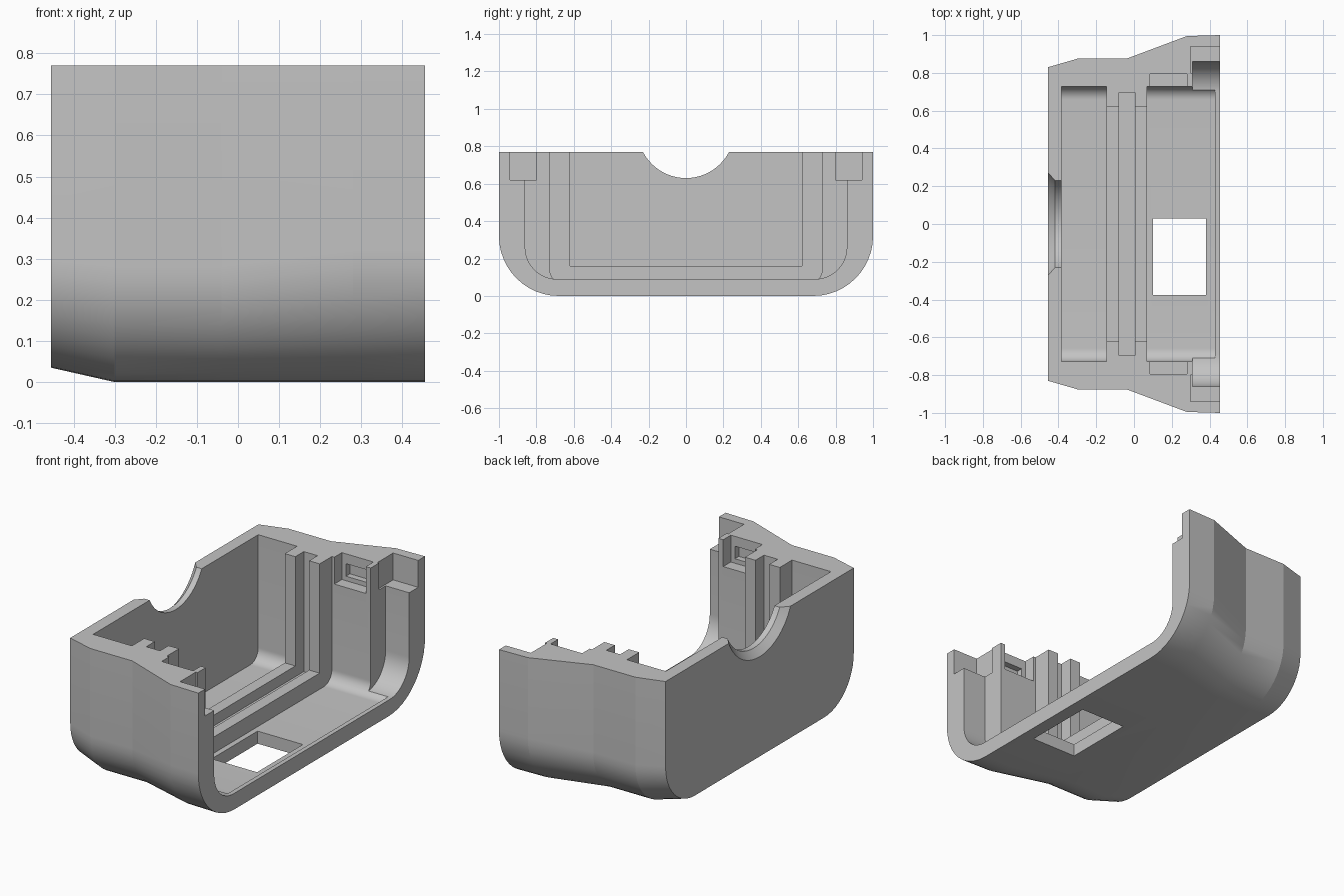
import bpy, bmesh, math

cube = bpy.data.objects.get("Cube")
if cube:
    bpy.data.objects.remove(cube, do_unlink=True)

grey = bpy.data.materials.new("plain grey")
grey.use_nodes = True
grey.diffuse_color = (0.55, 0.55, 0.55, 1)
grey.node_tree.nodes["Principled BSDF"].inputs["Base Color"].default_value = (0.55, 0.55, 0.55, 1)

TOP = 0.77
OVER = 1.0   # cutters run past the rim


def u_profile(half, floor, top, r, steps=12):
    """U-shaped outline in y and z with rounded lower corners."""
    if r == 0:
        return [(half, top), (half, floor), (-half, floor), (-half, top)]
    side = [(half, top)]
    for i in range(steps + 1):
        a = math.pi / 2 * i / steps
        side.append((half - r + r * math.cos(a), floor + r - r * math.sin(a)))
    return side + [(-y, z) for y, z in reversed(side)]


def loft(name, sections):
    """Closed solid through outlines placed along x."""
    bm = bmesh.new()
    rings = [[bm.verts.new((x, y, z)) for y, z in pts] for x, pts in sections]
    n = len(rings[0])
    for a, b in zip(rings, rings[1:]):
        for i in range(n):
            j = (i + 1) % n
            bm.faces.new((a[i], a[j], b[j], b[i]))
    bm.faces.new(rings[0])
    bm.faces.new(rings[-1])
    bmesh.ops.recalc_face_normals(bm, faces=bm.faces)
    mesh = bpy.data.meshes.new(name)
    bm.to_mesh(mesh)
    bm.free()
    mesh.materials.append(grey)
    obj = bpy.data.objects.new(name, mesh)
    bpy.context.collection.objects.link(obj)
    return obj


def channel(name, x0, x1, half, floor, r=0):
    pts = u_profile(half, floor, OVER, r)
    return loft(name, [(x0, pts), (x1, pts)])


def box(name, x0, x1, y0, y1, z0, z1):
    pts = [(y0, z0), (y1, z0), (y1, z1), (y0, z1)]
    return loft(name, [(x0, pts), (x1, pts)])


def circle(r, z, steps=64):
    return [(r * math.cos(2 * math.pi * i / steps), z + r * math.sin(2 * math.pi * i / steps))
            for i in range(steps)]


# Outer shell: x, half width, underside height, corner radius
outer = [(-0.455, 0.83, 0.035, 0.26), (-0.30, 0.875, 0, 0.28), (-0.04, 0.875, 0, 0.28),
         (0.28, 0.995, 0, 0.32), (0.455, 1.0, 0, 0.32)]
shell = loft("housing_shell", [(x, u_profile(h, z, TOP, r)) for x, h, z, r in outer])

# Cavities, rib channel and groove, open end
cutters = [
    channel("rear_cavity", -0.385, -0.145, 0.728, 0.07, 0.07),
    channel("front_cavity", 0.07, 0.43, 0.728, 0.07, 0.07),
    channel("rib_channel", -0.2, 0.12, 0.62, 0.16),
    channel("rib_groove", -0.08, 0.005, 0.695, 0.10),
    channel("end_opening", 0.31, 0.6, 0.86, 0.09, 0.17),
    box("floor_window", 0.10, 0.38, -0.375, 0.03, -0.2, 0.3),
]

# Snap pockets and rim pockets on both sides
for s, side in ((1, "back"), (-1, "front")):
    cutters += [
        box(side + "_snap_pocket", 0.085, 0.28, s * 0.65, s * 0.795, 0.62, OVER),
        box(side + "_snap_slot", 0.11, 0.255, s * 0.75, s * 0.83, 0.645, 0.715),
        box(side + "_rim_pocket", 0.30, 0.6, s * 0.80, s * 0.94, 0.62, OVER),
    ]

# Chamfered round notch in the end wall
notch_z = 0.889
cutters.append(loft("round_notch", [(x, circle(r, notch_z)) for x, r in
                                    ((-0.475, 0.318), (-0.418, 0.259), (-0.36, 0.259))]))

bpy.context.view_layer.objects.active = shell
for cutter in cutters:
    cutter.hide_render = True
    mod = shell.modifiers.new(cutter.name, "BOOLEAN")
    mod.operation = "DIFFERENCE"
    mod.solver = "EXACT"
    mod.object = cutter
    bpy.ops.object.modifier_apply(modifier=mod.name)
    bpy.data.objects.remove(cutter, do_unlink=True)

for other in bpy.context.selected_objects:
    other.select_set(False)
shell.select_set(True)
bpy.ops.object.shade_smooth_by_angle(angle=math.radians(15))
